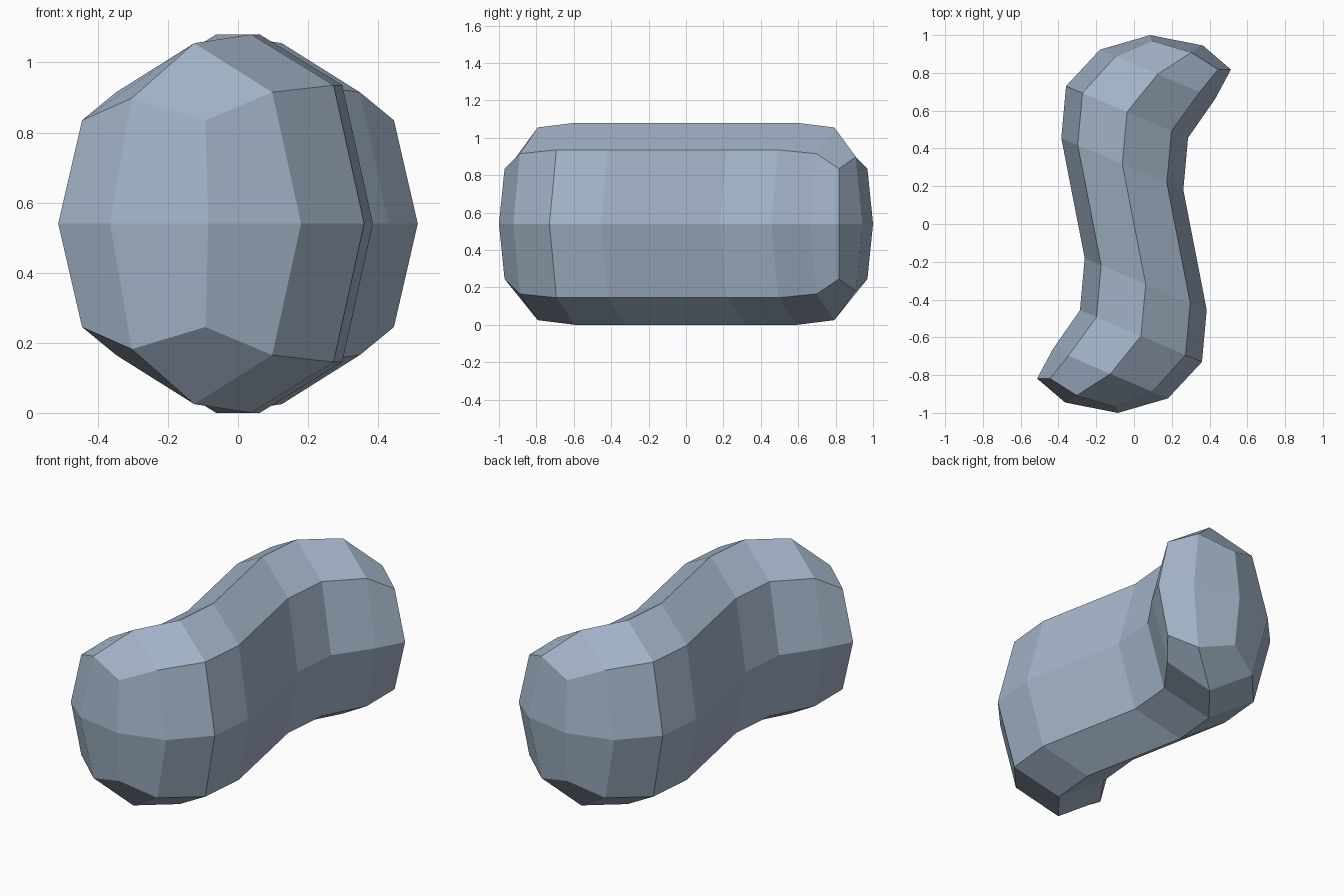
import bpy, bmesh

if "Cube" in bpy.data.objects:
    bpy.data.objects.remove(bpy.data.objects["Cube"])

MID = 0.54  # height of the horizontal symmetry plane

mat = bpy.data.materials.new("blue grey")
mat.diffuse_color = (0.37, 0.46, 0.58, 1)
mat.use_nodes = True
mat.node_tree.nodes["Principled BSDF"].inputs["Base Color"].default_value = mat.diffuse_color


def section(cx, cy, hx, hy, shoulder, top):
    """Left half-profile over the top to the right: x, y, height above MID."""
    steps = ((1, 0), (0.73, shoulder), (0, top), (-0.73, shoulder), (-1, 0))
    return [(cx + hx * t, cy + hy * t, h) for t, h in steps]


# Cross-sections from the middle to the back end
half = [
    section(-0.062, 0.318, -0.323, 0.137, 0.395, 0.54),
    section(-0.037, 0.593, -0.323, 0.137, 0.395, 0.54),
    section(0.125, 0.793, -0.305, 0.130, 0.375, 0.515),
    [(0.085, 1.0, 0), (0.093, 0.97, 0.295), (0.303, 0.908, 0.358),
     (0.445, 0.818, 0.295), (0.513, 0.818, 0)],
]
cap_centre = (0.365, 0.945, 0)


def turned(p):
    return (-p[0], -p[1], p[2])


# The front half is the back half turned by 180 degrees
sections = [[turned(p) for p in reversed(s)] for s in reversed(half)] + half

bm = bmesh.new()


def vert(p, side=1):
    return bm.verts.new((p[0], p[1], MID + side * p[2]))


rings = [[vert(p) for p in s] + [vert(p, -1) for p in s[3:0:-1]] for s in sections]

# Bent body
for a, b in zip(rings, rings[1:]):
    for i in range(8):
        j = (i + 1) % 8
        bm.faces.new((a[i], a[j], b[j], b[i]))

# Four-quad end caps
for ring, c in ((rings[0], turned(cap_centre)), (rings[-1], cap_centre)):
    centre = vert(c)
    for i in range(0, 8, 2):
        bm.faces.new((ring[i], ring[i + 1], ring[(i + 2) % 8], centre))

bmesh.ops.recalc_face_normals(bm, faces=bm.faces)
mesh = bpy.data.meshes.new("bent_body")
bm.to_mesh(mesh)
bm.free()
mesh.materials.append(mat)
bpy.context.collection.objects.link(bpy.data.objects.new("bent_body", mesh))
